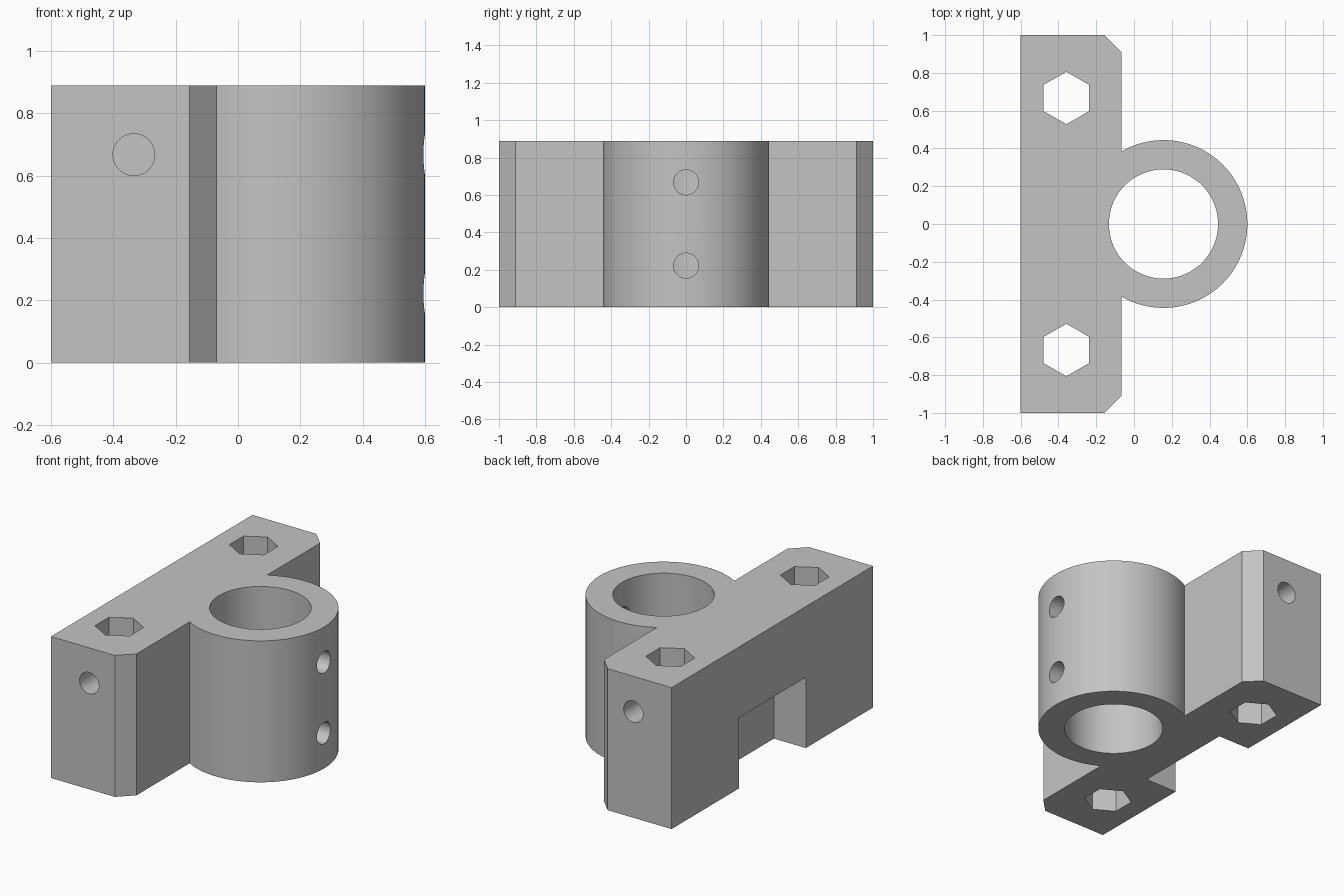
import bpy, bmesh
from math import sin, cos, tau, pi, radians
from mathutils import Matrix

cube = bpy.data.objects.get("Cube")
if cube:
    bpy.data.objects.remove(cube, do_unlink=True)

HEIGHT = 0.889
RING_X = 0.156      # axis of the clamp ring
HEX_X, HEX_Y = -0.358, 0.667
HOLE_R = 0.067

grey = bpy.data.materials.new("plain grey")
grey.use_nodes = True
grey.diffuse_color = (0.55, 0.55, 0.55, 1)
grey.node_tree.nodes["Principled BSDF"].inputs["Base Color"].default_value = grey.diffuse_color


def polygon(radius, sides, start=0.0):
    return [(radius * cos(start + tau * i / sides), radius * sin(start + tau * i / sides))
            for i in range(sides)]


def prism(name, outline, length, matrix=Matrix()):
    """Extrude a counter-clockwise outline along local z, then place it."""
    bm = bmesh.new()
    face = bm.faces.new([bm.verts.new((x, y, 0)) for x, y in outline])
    new = bmesh.ops.extrude_face_region(bm, geom=[face])["geom"]
    bmesh.ops.translate(bm, vec=(0, 0, length),
                        verts=[v for v in new if isinstance(v, bmesh.types.BMVert)])
    bmesh.ops.recalc_face_normals(bm, faces=bm.faces[:])
    bm.transform(matrix)
    mesh = bpy.data.meshes.new(name)
    bm.to_mesh(mesh)
    bm.free()
    mesh.materials.append(grey)
    obj = bpy.data.objects.new(name, mesh)
    bpy.context.collection.objects.link(obj)
    return obj


def combine(target, tool, operation):
    """Apply a boolean and remove the tool."""
    mod = target.modifiers.new(operation, "BOOLEAN")
    mod.operation = operation
    mod.solver = "EXACT"
    mod.object = tool
    bpy.context.view_layer.objects.active = target
    bpy.ops.object.modifier_apply(modifier=mod.name)
    bpy.data.objects.remove(tool, do_unlink=True)


# Mounting block with two chamfered front corners
back, front, chamfer = -0.6, -0.067, 0.089
body = prism("clamp_bracket", [
    (back, -1), (front - chamfer, -1), (front, chamfer - 1),
    (front, 1 - chamfer), (front - chamfer, 1), (back, 1)], HEIGHT)

# Clamp ring and its bore
at_ring = Matrix.Translation((RING_X, 0, 0))
combine(body, prism("ring", polygon(0.444, 128), HEIGHT, at_ring), "UNION")
combine(body, prism("bore", polygon(0.289, 128), 2,
                    Matrix.Translation((RING_X, 0, -0.5))), "DIFFERENCE")

# Rear notch in the lower half
notch = [(-1, -0.333), (-0.378, -0.333), (-0.378, 0.333), (-1, 0.333)]
combine(body, prism("notch", notch, 0.944, Matrix.Translation((0, 0, -0.5))), "DIFFERENCE")

# Hexagonal through holes and the round holes in both ends
for side in (-1, 1):
    combine(body, prism("hex_hole", polygon(0.139, 6, pi / 2), 2,
                        Matrix.Translation((HEX_X, side * HEX_Y, -0.5))), "DIFFERENCE")
    end = Matrix.Translation((-0.334, side * 0.5, 0.667)) @ Matrix.Rotation(-side * pi / 2, 4, "X")
    combine(body, prism("end_hole", polygon(HOLE_R, 48), 1, end), "DIFFERENCE")

# Set screw holes through the ring wall
for z in (0.222, 0.667):
    radial = Matrix.Translation((RING_X, 0, z)) @ Matrix.Rotation(pi / 2, 4, "Y")
    combine(body, prism("screw_hole", polygon(HOLE_R, 48), 1, radial), "DIFFERENCE")

# Smooth curved walls, sharp edges
bpy.ops.object.select_all(action="DESELECT")
body.select_set(True)
bpy.context.view_layer.objects.active = body
bpy.ops.object.shade_smooth_by_angle(angle=radians(25))
